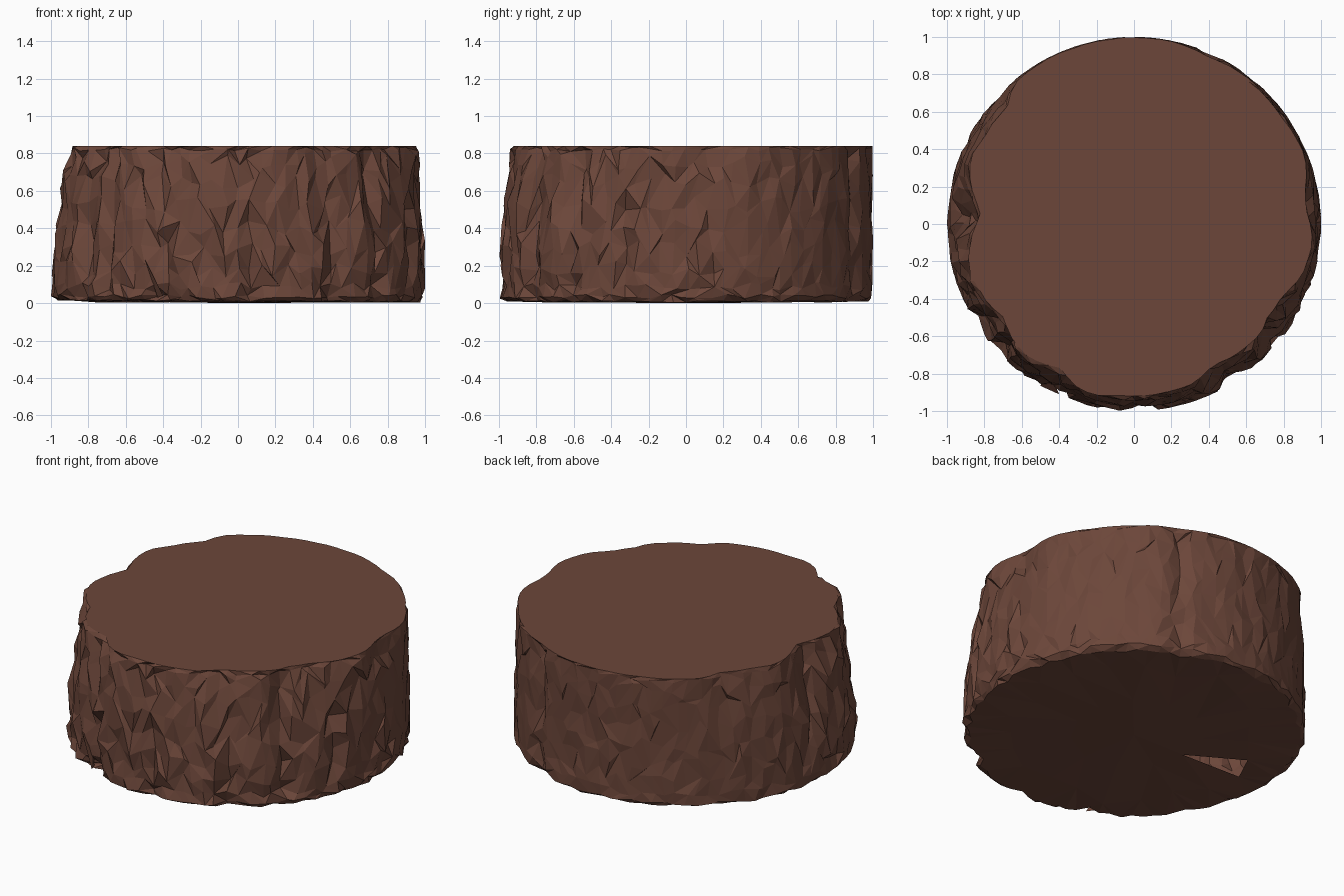
import bpy, bmesh, random
from math import sin, cos, pi, radians, degrees

if "Cube" in bpy.data.objects:
    bpy.data.objects.remove(bpy.data.objects["Cube"])

random.seed(11)
HEIGHT, SEGS = 0.84, 92

# Broken outline of the top face: angle in degrees, radius
RIM = [(-173, .885), (-167, .92), (-155, .90), (-144, .86), (-136, .905), (-127, .91),
       (-117, .87), (-109, .93), (-102, .94), (-90, .92), (-78, .92), (-69, .91),
       (-61, .87), (-52, .89), (-42, .90), (-35, .875), (-27, .88), (-17, .94),
       (-8, .96), (0, .95), (6, .925), (12, .94), (20, .985), (36, .98), (52, .985),
       (60, .995), (65, .98), (71, .99), (78, 1), (128, 1), (131, .985), (137, .93),
       (149, .93), (158, .95), (167, .90), (175, .825)]

# Vertical cracks: angle, low z, high z, half width in degrees, depth
CRACKS = [(-87, -.1, .5, 4, .05), (-115, -.1, .42, 4, .09), (-58, -.1, .7, 4, .06),
          (-39, .06, .9, 4, .06), (-137, .05, .9, 4, .06), (-148, -.1, .6, 5, .06),
          (-20, .2, .65, 4, .035), (65, -.1, .9, 3, .04), (177, .25, .9, 5, .05)]

# Height rows of the wall, and how strongly the rim shape is felt at each height
ROWS = [.035, .09, .18, .29, .41, .53, .65, .75, .822]
FADE = [(0, 0), (.3, .06), (.45, .2), (.6, .42), (.75, .72), (.84, .92)]


def lerp_table(table, x):
    for (a, va), (b, vb) in zip(table, table[1:]):
        if a <= x <= b:
            return va + (vb - va) * (x - a) / (b - a)
    return table[0][1] if x < table[0][0] else table[-1][1]


LOOP = [(RIM[-1][0] - 360, RIM[-1][1])] + RIM + [(RIM[0][0] + 360, RIM[0][1])]


def rim_radius(deg):
    deg = (deg + 180) % 360 - 180
    return lerp_table(LOOP, deg)


def crack_depth(deg, z):
    total = 0
    for a, lo, hi, width, depth in CRACKS:
        off = abs((deg - a + 180) % 360 - 180)
        if off < width and lo < z < hi:
            total = max(total, depth * (1 - off / width) * min(1, (hi - z) / .15))
    return total


def wall_radius(deg, z):
    rough = .032 if sin(radians(deg)) < .2 else .016
    r = 1 - (1 - rim_radius(deg)) * lerp_table(FADE, z)
    return min(1, r - crack_depth(deg, z) + random.uniform(-rough, rough * .35))


def polar(bm, r, deg, z):
    return bm.verts.new((r * cos(radians(deg)), r * sin(radians(deg)), z))


def bridge(bm, lower, upper):
    # Joins two loops with triangles split along random diagonals
    n = len(lower)
    for i in range(n):
        a, b, c, d = lower[i], lower[(i + 1) % n], upper[(i + 1) % n], upper[i]
        if random.random() < .5:
            bm.faces.new((a, b, c)); bm.faces.new((a, c, d))
        else:
            bm.faces.new((a, b, d)); bm.faces.new((b, c, d))


def finish(bm, name):
    bmesh.ops.recalc_face_normals(bm, faces=bm.faces)
    mesh = bpy.data.meshes.new(name)
    bm.to_mesh(mesh)
    bm.free()
    obj = bpy.data.objects.new(name, mesh)
    bpy.context.collection.objects.link(obj)
    mesh.materials.append(brown)


brown = bpy.data.materials.new("brown_rock")
brown.diffuse_color = (.15, .062, .042, 1)
brown.use_nodes = True
brown.node_tree.nodes["Principled BSDF"].inputs["Base Color"].default_value = brown.diffuse_color

# Rough rock wall
bm = bmesh.new()
step = 360 / SEGS
loops = []
for k, z0 in enumerate(ROWS):
    edge_row = k in (0, len(ROWS) - 1)
    loop = []
    for i in range(SEGS):
        deg = i * step - 180 + random.uniform(-.36, .36) * step
        z = z0 + random.uniform(-1, 1) * (.012 if edge_row else .022 if k == 1 else .048)
        z = min(z, .834)
        loop.append(polar(bm, wall_radius(deg, z), deg, z))
    loops.append(loop)

# Flat top face with a broken rim
top = [polar(bm, rim_radius(i * step - 180) - random.uniform(0, .008),
             i * step - 180, HEIGHT) for i in range(SEGS)]
loops.append(top)
for lower, upper in zip(loops, loops[1:]):
    bridge(bm, lower, upper)
bm.faces.new(top)

# Underside: worn edge, then large shallow facets
edge = []
for i in range(SEGS):
    deg = i * step - 180
    z = .014 - .006 * cos(radians(deg)) + random.uniform(-.006, .004)
    edge.append(polar(bm, .965 - .7 * crack_depth(deg, 0) + random.uniform(-.02, .015), deg, z))
bridge(bm, edge, loops[0])
inner, n = edge, SEGS
for radius in (.75, .38):
    m = n // 4 if n == SEGS else n // 2
    ratio = n // m
    ring = [polar(bm, radius * random.uniform(.88, 1.12), i * 360 / m - 180,
                  random.uniform(.002, .016)) for i in range(m)]
    for i in range(m):
        for j in range(ratio):
            p, q = inner[i * ratio + j], inner[(i * ratio + j + 1) % n]
            bm.faces.new((p, q, ring[i] if j < ratio / 2 else ring[(i + 1) % m]))
        mid = inner[(i * ratio + (ratio + 1) // 2) % n]
        bm.faces.new((ring[i], mid, ring[(i + 1) % m]))
    inner, n = ring, m
centre = bm.verts.new((0, 0, 0))
for i in range(n):
    bm.faces.new((inner[i], inner[(i + 1) % n], centre))
finish(bm, "rock_slab")

# Loose splinter beside the front left crack
bm = bmesh.new()
tip = [bm.verts.new(p) for p in ((-.50, -.865, .24), (-.40, -.91, .04),
                                 (-.43, -.84, .03), (-.47, -.80, .16))]
for f in ((0, 1, 2), (0, 2, 3), (0, 3, 1), (1, 3, 2)):
    bm.faces.new([tip[i] for i in f])
finish(bm, "rock_splinter")
